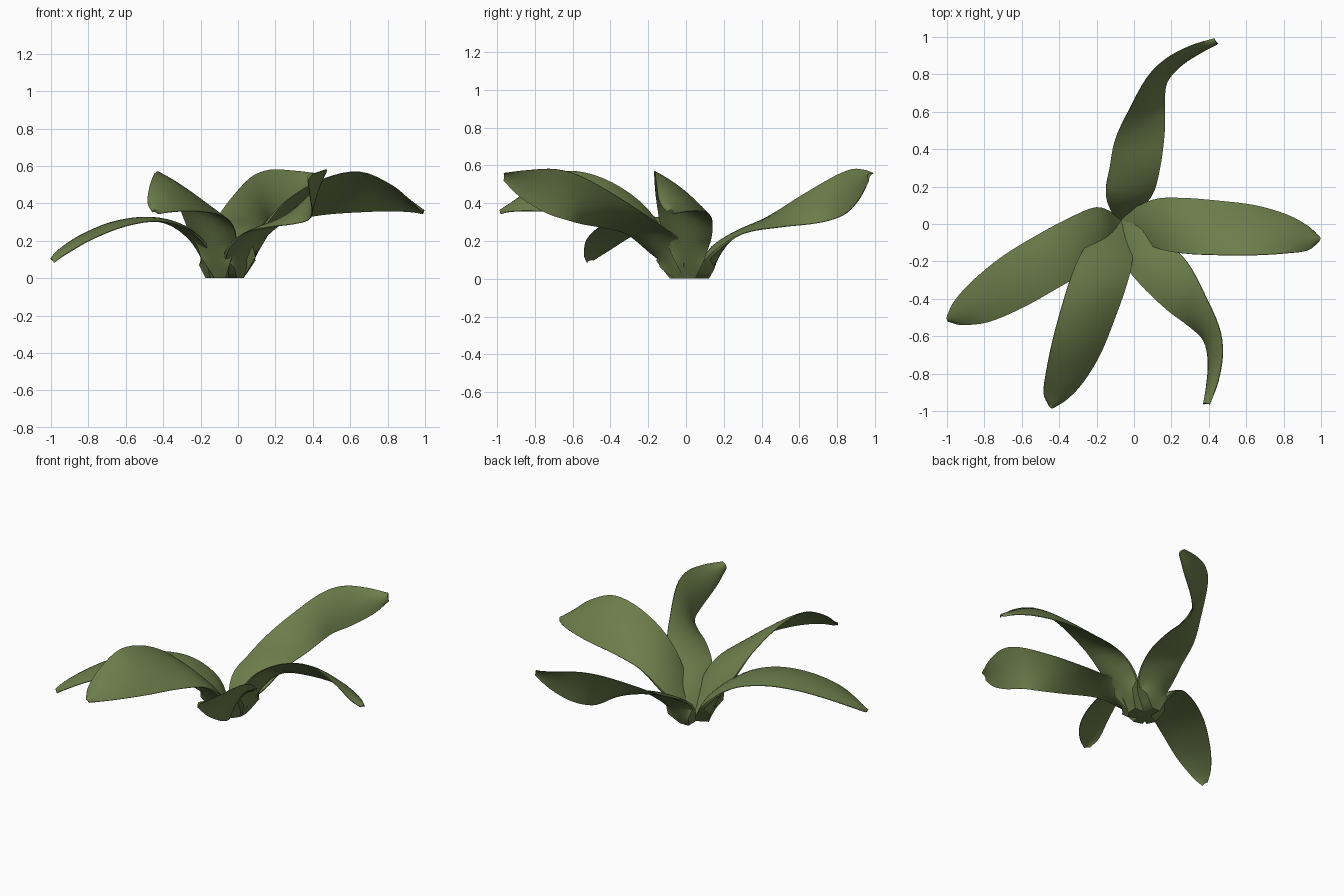
import bpy, bmesh, math
from mathutils import Vector, Matrix

if "Cube" in bpy.data.objects:
    bpy.data.objects.remove(bpy.data.objects["Cube"])

CENTER = Vector((-0.07, 0.02, 0))

green = bpy.data.materials.new("olive green")
green.diffuse_color = (0.15, 0.205, 0.07, 1)
green.use_nodes = True
green.node_tree.nodes["Principled BSDF"].inputs["Base Color"].default_value = green.diffuse_color


def spline(pts, t):
    """Catmull-Rom point at t in 0..len-1."""
    i = min(int(t), len(pts) - 2)
    f = t - i
    p1, p2 = pts[i], pts[i + 1]
    p0 = pts[i - 1] if i > 0 else p1 * 2 - p2
    p3 = pts[i + 2] if i + 2 < len(pts) else p2 * 2 - p1
    return 0.5 * (2 * p1 + (p2 - p0) * f + (2 * p0 - 5 * p1 + 4 * p2 - p3) * f * f
                  + (3 * p1 - p0 - 3 * p2 + p3) * f ** 3)


def leaf(name, left, right, azimuth, turn=0):
    """Loft a leaf blade between its two edge curves, with a thick foot."""
    a = math.radians(azimuth)
    out = Vector((math.cos(a), math.sin(a), 0))
    side = Vector((-out.y, out.x, 0))
    left = [CENTER + side * 0.03] + [Vector(p) for p in left]
    right = [CENTER - side * 0.03] + [Vector(p) for p in right]
    sub, cols = 4, 8
    n = (len(left) - 1) * sub
    bm = bmesh.new()
    rings = []
    for k in range(n + 1):
        t = k / sub
        l, r = spline(left, t), spline(right, t)
        k2 = max(t - 0.1, 0)
        k3 = min(t + 0.1, len(left) - 1)
        along = (spline(left, k3) + spline(right, k3)) - (spline(left, k2) + spline(right, k2))
        normal = along.cross(l - r).normalized()
        if t < 0.5:
            normal = Vector((0, 0, 1))
        foot = max(0, 1 - t / 2)          # foot thickness fades out
        top, bottom = [], []
        for c in range(cols + 1):
            u = c / cols
            arch = 4 * u * (1 - u)
            p = l.lerp(r, u) + normal * arch * 0.018 * min(1, t)
            q = p - normal * (0.004 + 0.01 * arch) * min(1, t)
            q += (out * 0.1 - Vector((0, 0, 0.03)) * min(1, t)) * foot * (0.25 + 0.75 * arch if t > 0.5 else 1)
            p.z, q.z = max(p.z, 0), max(q.z, 0)
            top.append(bm.verts.new(p))
            bottom.append(bm.verts.new(q))
        rings.append(top + bottom[::-1])
    m = len(rings[0])
    for ra, rb in zip(rings, rings[1:]):
        for i in range(m):
            j = (i + 1) % m
            bm.faces.new((ra[i], ra[j], rb[j], rb[i]))
    bm.faces.new(rings[0])
    bm.faces.new(rings[-1][::-1])
    bmesh.ops.recalc_face_normals(bm, faces=bm.faces)
    rot = Matrix.Translation(CENTER) @ Matrix.Rotation(math.radians(turn), 4, 'Z') @ Matrix.Translation(-CENTER)
    bmesh.ops.transform(bm, matrix=rot, verts=bm.verts)
    me = bpy.data.meshes.new(name)
    bm.to_mesh(me)
    bm.free()
    me.materials.append(green)
    ob = bpy.data.objects.new(name, me)
    bpy.context.collection.objects.link(ob)
    bpy.context.view_layer.objects.active = ob
    ob.select_set(True)
    bpy.ops.object.shade_smooth_by_angle(angle=math.radians(50))
    ob.select_set(False)


# Tilted leaf: one edge high, tip drooping
tilted = ([(0.1, 0.13, 0.2), (0.25, 0.14, 0.3), (0.45, 0.125, 0.34), (0.65, 0.1, 0.355),
           (0.82, 0.05, 0.36), (0.93, -0.01, 0.355), (0.99, -0.065, 0.345)],
          [(0.1, -0.12, 0.24), (0.25, -0.155, 0.41), (0.45, -0.165, 0.53), (0.65, -0.165, 0.57),
           (0.82, -0.155, 0.5), (0.93, -0.14, 0.41), (0.985, -0.1, 0.355)])
leaf("right_leaf", *tilted, 0)
leaf("front_left_leaf", *tilted, 0, -105)

# Twisted leaf: blade turns on edge and bends sideways
twisted = ([(-0.15, 0.15, 0.17), (-0.13, 0.3, 0.26), (-0.1, 0.45, 0.34), (-0.03, 0.6, 0.435),
            (0.07, 0.78, 0.54), (0.17, 0.88, 0.58), (0.3, 0.95, 0.575), (0.43, 0.99, 0.56)],
           [(0.09, 0.14, 0.14), (0.14, 0.3, 0.24), (0.165, 0.5, 0.275), (0.165, 0.65, 0.29),
            (0.18, 0.76, 0.31), (0.26, 0.85, 0.35), (0.37, 0.92, 0.43), (0.45, 0.965, 0.52)])
leaf("back_leaf", *twisted, 92)
leaf("front_right_leaf", *twisted, 92, -127)

# Level leaf arching down to the left
leaf("left_leaf",
     [(-0.14, -0.12, 0.15), (-0.26, -0.25, 0.26), (-0.42, -0.35, 0.305), (-0.6, -0.45, 0.28),
      (-0.78, -0.525, 0.21), (-0.92, -0.54, 0.13), (-0.985, -0.525, 0.085)],
     [(-0.2, 0.09, 0.16), (-0.35, 0.03, 0.28), (-0.52, -0.06, 0.315), (-0.7, -0.17, 0.29),
      (-0.86, -0.3, 0.22), (-0.96, -0.41, 0.15), (-1.0, -0.49, 0.1)], 207)
